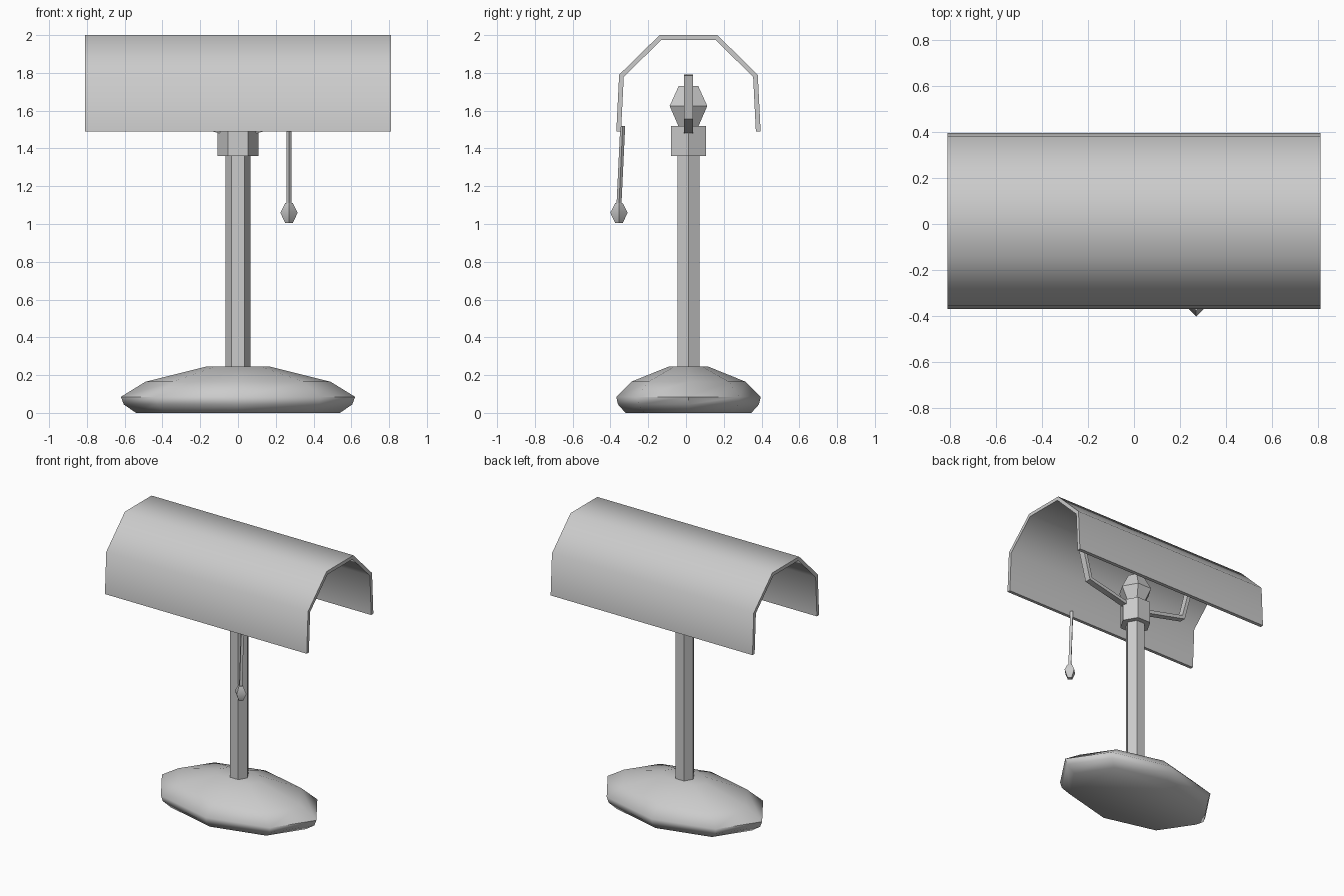
import bpy, bmesh, math
from mathutils import Vector

cube = bpy.data.objects.get("Cube")
if cube:
    bpy.data.objects.remove(cube, do_unlink=True)

grey = bpy.data.materials.new("plain_grey")
grey.use_nodes = True
GREY = (0.6, 0.6, 0.6, 1)
grey.diffuse_color = GREY
grey.node_tree.nodes["Principled BSDF"].inputs["Base Color"].default_value = GREY

YC = 0.013  # depth of the stem axis


def finish(name, bm, angle):
    """Turn a bmesh into a shaded, coloured object."""
    bmesh.ops.recalc_face_normals(bm, faces=bm.faces)
    mesh = bpy.data.meshes.new(name)
    bm.to_mesh(mesh)
    bm.free()
    mesh.materials.append(grey)
    obj = bpy.data.objects.new(name, mesh)
    bpy.context.collection.objects.link(obj)
    bpy.ops.object.select_all(action='DESELECT')
    obj.select_set(True)
    bpy.context.view_layer.objects.active = obj
    bpy.ops.object.shade_smooth_by_angle(angle=math.radians(angle))
    return obj


def loft(name, rings, sides, angle=40, squash=1.0):
    """Join polygon rings, each given as (centre, radius)."""
    bm = bmesh.new()
    loops = []
    for (x, y, z), r in rings:
        turns = [math.tau * i / sides for i in range(sides)]
        loops.append([bm.verts.new((x + r * math.cos(t), y + r * squash * math.sin(t), z))
                      for t in turns])
    for a, b in zip(loops, loops[1:]):
        for i in range(sides):
            j = (i + 1) % sides
            bm.faces.new((a[i], a[j], b[j], b[i]))
    bm.faces.new(loops[0])
    bm.faces.new(loops[-1])
    return finish(name, bm, angle)


def lathe(name, profile, sides, **options):
    return loft(name, [((0, YC, z), r) for r, z in profile], sides, **options)


def strip(name, path, thick, low, high, place, angle):
    """Thicken a bent path to its left with mitred corners, then extrude it."""
    pts = [Vector(p) for p in path]
    normals = [Vector((a.y - b.y, b.x - a.x)).normalized() for a, b in zip(pts, pts[1:])]
    inner = []
    for i, p in enumerate(pts):
        n1, n2 = normals[max(i - 1, 0)], normals[min(i, len(normals) - 1)]
        inner.append(p + (n1 + n2) * thick / (1 + n1.dot(n2)))
    bm = bmesh.new()
    cuts = [[(bm.verts.new(place(o, d)), bm.verts.new(place(q, d))) for o, q in zip(pts, inner)]
            for d in (low, high)]
    near, far = cuts
    for i in range(len(pts) - 1):
        for cut in cuts:
            bm.faces.new((cut[i][0], cut[i + 1][0], cut[i + 1][1], cut[i][1]))
        for side in (0, 1):
            bm.faces.new((near[i][side], near[i + 1][side], far[i + 1][side], far[i][side]))
    for i in (0, -1):
        bm.faces.new((near[i][0], near[i][1], far[i][1], far[i][0]))
    return finish(name, bm, angle)


# Oval eight-sided foot
lathe("base", [(0.54, 0), (0.605, 0.045), (0.62, 0.085), (0.49, 0.165), (0.17, 0.245)],
      8, angle=60, squash=0.617)

# Six-sided stem, collar and bulb
lathe("stem", [(0.067, 0.23), (0.067, 1.37)], 6)
lathe("collar", [(0.108, 1.36), (0.108, 1.52)], 6)
lathe("bulb", [(0.06, 1.515), (0.115, 1.625), (0.06, 1.73)], 6)

# Bent bracket carrying the shade
half = [(0.05, 1.47), (0.42, 1.555), (0.48, 1.785)]
strip("shade_bracket", [(-x, z) for x, z in reversed(half)] + half, 0.025,
      YC - 0.023, YC + 0.023, lambda p, d: (p.x, d, p.y), 25)

# Trough-shaped shade, open below
side = [(0.382, 1.49), (0.367, 1.79), (0.153, 2.0)]
strip("shade", side + [(-y, z) for y, z in reversed(side)], 0.025,
      -0.81, 0.81, lambda p, d: (d, YC + p.x, p.y), 50)

# Pull cord and its weight
loft("pull_cord", [((0.27, -0.355, 1.1), 0.013), ((0.27, -0.335, 1.52), 0.013)], 4)
loft("cord_weight", [((0.27, -0.355, z), r) for r, z in
                     ((0.02, 1.005), (0.046, 1.06), (0.02, 1.11))], 4)
